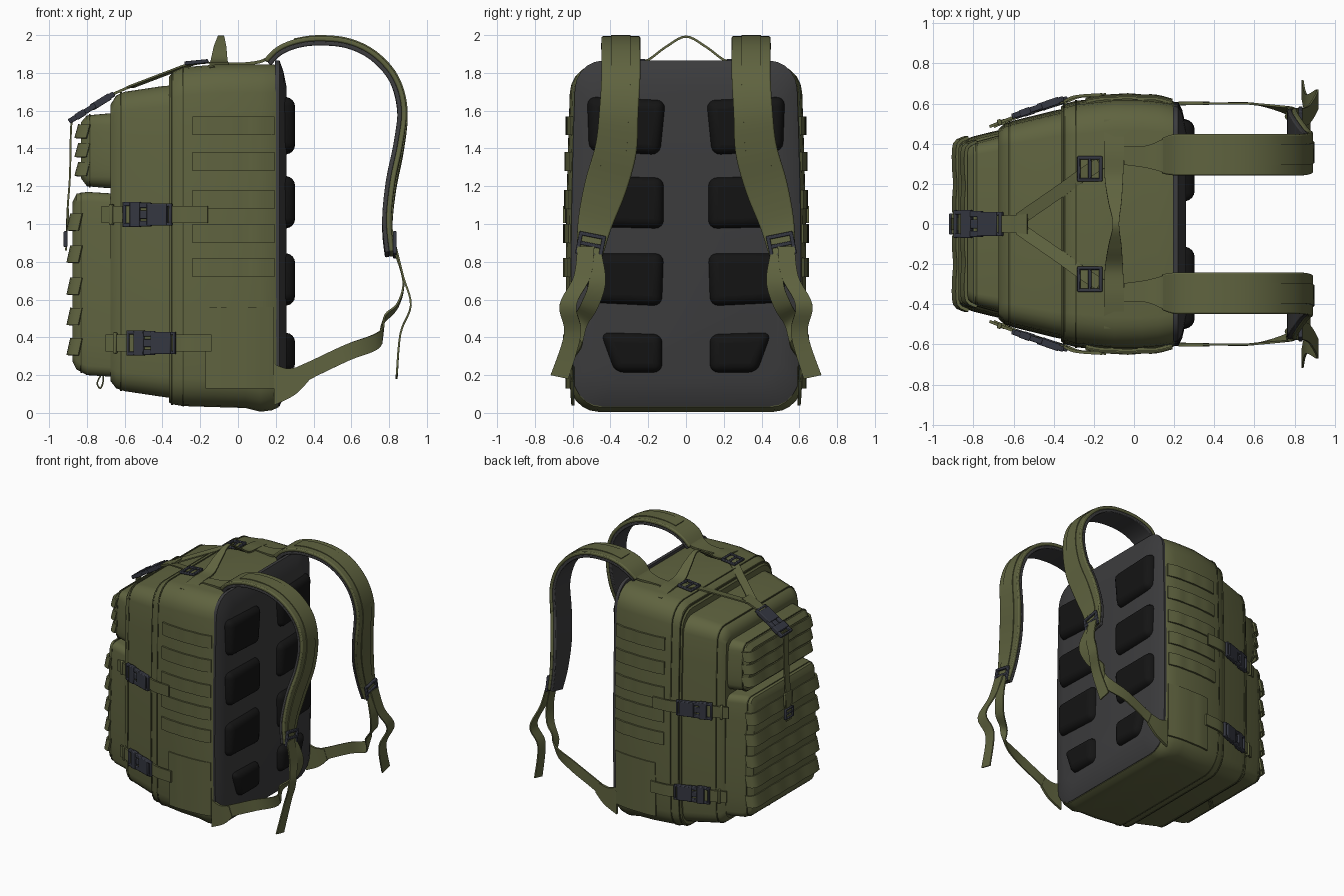
import bpy, bmesh, math
from mathutils import Vector, Matrix

def material(name, c):
    m = bpy.data.materials.new(name)
    m.diffuse_color = (*c, 1)
    return m

OLIVE = material("olive_fabric", (0.115, 0.125, 0.05))
TRIM = material("dark_olive_trim", (0.06, 0.066, 0.026))
GREY = material("grey_mesh", (0.045, 0.045, 0.047))
BLACK = material("black_padding", (0.007, 0.007, 0.007))
PLASTIC = material("dark_plastic", (0.035, 0.038, 0.052))

def build(name, verts, faces, mat, mirror=False, bevel=0, segs=2, angle=35):
    me = bpy.data.meshes.new(name)
    me.from_pydata([tuple(v) for v in verts], [], faces)
    bm = bmesh.new()
    bm.from_mesh(me)
    bmesh.ops.recalc_face_normals(bm, faces=bm.faces)
    bm.to_mesh(me)
    bm.free()
    me.polygons.foreach_set("use_smooth", [True] * len(me.polygons))
    me.set_sharp_from_angle(angle=math.radians(angle))
    me.materials.append(mat)
    ob = bpy.data.objects.new(name, me)
    bpy.context.collection.objects.link(ob)
    if bevel:
        b = ob.modifiers.new("bevel", 'BEVEL')
        b.width, b.segments, b.limit_method = bevel, segs, 'ANGLE'
    if mirror:
        m = ob.modifiers.new("mirror", 'MIRROR')
        m.use_axis = (False, True, False)
        m.use_mirror_merge = False
    return ob

def skin(rings):
    # faces joining equal rings of points, with end caps
    n = len(rings[0])
    faces = [(i*n + j, i*n + (j+1) % n, (i+1)*n + (j+1) % n, (i+1)*n + j)
             for i in range(len(rings) - 1) for j in range(n)]
    faces += [tuple(range(n)), tuple((len(rings)-1)*n + j for j in range(n))]
    return [p for r in rings for p in r], faces

def fullness(t):
    return 1 - 0.06*t*t - 0.02*(1-t)**2 - 0.03*(1-t)**6

def ring(x, hw, z0, z1, r):
    # rounded, slightly bulging cross-section in the yz plane
    pts = []
    for c, (sy, cz, a) in enumerate(((1, z0+r, -90), (1, z1-r, 0), (-1, z1-r, 90), (-1, z0+r, 180))):
        for k in range(6):
            g = math.radians(a + 18*k)
            pts.append((sy*(hw-r) + r*math.cos(g), cz + r*math.sin(g)))
        if c in (0, 2):
            y, end = pts[-1][0], (z1-r if c == 0 else z0+r)
            pts += [(y, cz + (end-cz)*k/7) for k in range(1, 7)]
    return [(x, y*fullness((z-z0)/(z1-z0)), z) for y, z in pts]

def loft(name, secs, mat=OLIVE):
    return build(name, *skin([ring(*s) for s in secs]), mat)

def ribbon(name, pts, th, mat=OLIVE, mirror=False, off=0, sub=5, bevel=0, scale=1):
    # strap through (x,y,z, half-width vector) points, smoothed
    P = [Vector(p[:3]) for p in pts]
    W = [Vector(p[3:])*scale for p in pts]
    def cr(L, i, t):
        a, b, c, d = L[max(i-1, 0)], L[i], L[i+1], L[min(i+2, len(L)-1)]
        return 0.5*(2*b + (c-a)*t + (2*a-5*b+4*c-d)*t*t + (3*b-a-3*c+d)*t**3)
    keys = [(i, k/sub) for i in range(len(P)-1) for k in range(sub)] + [(len(P)-2, 1)]
    C = [cr(P, *k) for k in keys]
    rings = []
    for j, k in enumerate(keys):
        w = cr(W, *k)
        t = C[min(j+1, len(C)-1)] - C[max(j-1, 0)]
        n = t.cross(w).normalized()
        c = C[j] + n*off
        h = n*th/2
        rings.append([c+w+h, c-w+h, c-w-h, c+w-h])
    return build(name, *skin(rings), mat, mirror, bevel)

def boxes(name, items, loc, u, v, mat=PLASTIC, mirror=False, s=1):
    # group of boxes (centre, size) in a frame with axes u, v, u x v
    u, v = Vector(u).normalized(), Vector(v).normalized()
    M = Matrix((u, v, u.cross(v))).transposed()
    verts, faces = [], []
    for cx, cy, cz, sx, sy, sz in items:
        o = len(verts)
        verts += [Vector(loc) + M @ Vector((cx+a*sx/2, cy+b*sy/2, cz+c*sz/2))*s
                  for a in (-1, 1) for b in (-1, 1) for c in (-1, 1)]
        faces += [tuple(o+i for i in f) for f in
                  ((0,1,3,2), (4,6,7,5), (0,4,5,1), (2,3,7,6), (0,2,6,4), (1,5,7,3))]
    return build(name, verts, faces, mat, mirror, bevel=0.005)

CLIP = [(-.06, 0, 0, .1, .105, .032), (-.11, .045, 0, .03, .015, .024), (-.11, -.045, 0, .03, .015, .024),
        (-.125, 0, 0, .014, .105, .024), (0, .043, 0, .06, .026, .024), (0, -.043, 0, .06, .026, .024),
        (0, 0, 0, .06, .04, .016), (.05, 0, 0, .05, .12, .03), (.105, 0, 0, .014, .12, .024),
        (.085, .05, 0, .05, .018, .024), (.085, -.05, 0, .05, .018, .024)]

def frame(a, b, bar=.016):
    return [(-a, 0, 0, bar, 2*b, .02), (a, 0, 0, bar, 2*b, .02), (0, 0, 0, bar, 2*b, .016),
            (0, b, 0, 2*a+bar, bar, .02), (0, -b, 0, 2*a+bar, bar, .02)]

# Main bag, middle compartment and front pockets
BODY = [(-.365, .595, .055, 1.78, .13), (-.345, .61, .045, 1.805, .14), (-.29, .625, .036, 1.83, .15),
        (-.1, .648, .03, 1.845, .15), (.04, .647, .026, 1.845, .15), (.12, .64, .006, 1.845, .15),
        (.18, .63, .014, 1.845, .15), (.215, .612, .03, 1.84, .14)]
loft("main_body", BODY)
loft("middle_compartment", [(-.33, .59, .075, 1.735, .12), (-.4, .575, .085, 1.73, .11), (-.6, .525, .115, 1.70, .1),
                            (-.645, .51, .13, 1.68, .09), (-.676, .48, .17, 1.63, .07)])
loft("lower_front_pocket", [(-.64, .485, .19, 1.16, .05), (-.8, .445, .2, 1.17, .05), (-.855, .425, .23, 1.16, .045),
                            (-.875, .4, .27, 1.12, .04)])
loft("upper_front_pocket", [(-.62, .465, 1.19, 1.59, .06), (-.69, .445, 1.19, 1.585, .06), (-.8, .415, 1.2, 1.575, .05),
                            (-.83, .39, 1.24, 1.54, .045)])
# Piping seams round the compartments
for i, (x, hw, z0, z1, r) in enumerate(((-.29, .629, .033, 1.834, .15), (-.35, .612, .042, 1.805, .14),
                                        (-.62, .522, .115, 1.699, .1), (-.83, .437, .212, 1.168, .05),
                                        (-.785, .422, 1.193, 1.582, .05))):
    loft(f"piping_{i}", [(x-.005, hw, z0, z1, r), (x+.005, hw, z0, z1, r)], TRIM)

# Back panel and its eight pads
loft("back_panel", [(.195, .618, .035, 1.865, .15), (.22, .62, .035, 1.865, .15), (.24, .58, .08, 1.81, .13),
                    (.258, .5, .17, 1.72, .1)], GREY)
PADS = [((.53, 1.68), (.10, 1.66), (.13, 1.36), (.52, 1.38)), ((.53, 1.26), (.11, 1.25), (.11, .97), (.52, .98)),
        ((.53, .85), (.11, .85), (.12, .56), (.53, .58)), ((.46, .43), (.12, .42), (.12, .21), (.38, .21))]
for i, q in enumerate(PADS):
    cy, cz = (sum(p[k] for p in q)/4 for k in (0, 1))
    rings = [[(x, cy+(y-cy)*f, cz+(z-cz)*f) for y, z in q] for x, f in ((.2, 1), (.302, .93))]
    build(f"back_pad_{i}", *skin(rings), BLACK, True, bevel=.045, segs=4, angle=60)

# Webbing rows and patch on the sides
def side_y(x, z):
    for a, b in zip(BODY, BODY[1:]):
        if a[0] <= x <= b[0]:
            f = (x-a[0])/(b[0]-a[0])
            return (a[1]+(b[1]-a[1])*f)*fullness((z-.03)/1.815)
XS = (-.24, -.17, -.1, -.03, .04, .11, .19)
for i, z in enumerate((1.52, 1.33, 1.13, .95, .77)):
    ribbon(f"side_webbing_{i}", [(x, side_y(x, z) + .004 + .005*(k % 2), z, 0, 0, .05) for k, x in enumerate(XS)],
           .014, mirror=True, sub=3)
ribbon("side_patch", [(x, side_y(x, .35)+.001, .345, 0, .003, .215) for x in XS[1:]], .014, mirror=True)

# Webbing rows on the front pockets, each tilted like a shingle
def front_row(name, x, hw, z, h):
    ys = [hw*(1-k/4) for k in range(9)]
    pts = [(x+.05, hw+.03, z, .01, 0, h)] + [(x-.006*(k % 2), y, z, .01, 0, h) for k, y in enumerate(ys)]
    ribbon(name, pts + [(x+.05, -hw-.03, z, .01, 0, h)], .016, sub=3)
for i, z in enumerate((1.01, .84, .67, .51, .35)):
    front_row(f"lower_pocket_webbing_{i}", -.884, .4, z, .045)
for i, z in enumerate((1.49, 1.39, 1.29)):
    front_row(f"upper_pocket_webbing_{i}", -.842, .38, z, .036)

# Side compression straps with clips
for i, (z, dx) in enumerate(((1.05, 0), (.37, .02))):
    ribbon(f"compression_strap_{i}", [(x+dx, y, z, 0, 0, .045) for x, y in
           ((-.16, .645), (-.29, .635), (-.36, .608), (-.49, .568), (-.62, .525), (-.72, .485))], .014, mirror=True)
    boxes(f"compression_clip_{i}", CLIP, (-.49+dx, .577, z), (-.26, -.09, 0), (0, 0, 1), mirror=True, s=1.12)
    boxes(f"strap_keeper_{i}", [(0, 0, 0, .02, .11, .03)], (-.67+dx, .507, z), (-.26, -.1, 0), (0, 0, 1),
          OLIVE, True)

# Top Y strap, clip and the strap running down the front
ribbon("top_strap_arm", [(-.17, .3, 1.855, .018, -.026, 0), (-.25, .25, 1.845, .018, -.026, 0),
       (-.36, .17, 1.805, .018, -.026, 0), (-.57, .025, 1.725, .018, -.026, 0)], .01, mirror=True)
boxes("top_ladder_lock", frame(.055, .055), (-.22, .275, 1.857), (-1, 0, -.1), (0, 1, 0), mirror=True)
ribbon("top_strap_joint", [(-.53, 0, 1.743, 0, .05, 0), (-.6, 0, 1.715, 0, .045, 0), (-.7, 0, 1.67, 0, .04, 0)], .014)
boxes("top_clip", CLIP, (-.785, 0, 1.61), (-.25, 0, -.155), (0, -1, 0), s=1.15)
ribbon("front_strap", [(-.88, 0, 1.55, 0, .03, 0), (-.885, 0, 1.48, 0, .03, 0), (-.89, 0, 1.25, 0, .03, 0),
       (-.902, 0, 1.08, 0, .03, 0), (-.91, 0, .86, 0, .03, 0)], .01)
boxes("front_strap_patch", [(0, 0, 0, .11, .1, .014)], (-.902, 0, 1.03), (0, 0, 1), (0, 1, 0), OLIVE)
boxes("front_strap_ring", frame(.035, .045, .014), (-.913, 0, .92), (0, 0, 1), (0, 1, 0))

# Drain cord loop under the lower pocket
ribbon("cord_loop", [(-.72, 0, .21, 0, .005, 0), (-.745, 0, .16, 0, .005, 0), (-.73, 0, .13, 0, .005, 0),
                     (-.715, 0, .16, 0, .005, 0), (-.715, 0, .21, 0, .005, 0)], .008, TRIM)

# Carry handle
half = [(-.1, .52, 1.825, .05, 0, 0), (-.1, .36, 1.85, .05, 0, 0), (-.1, .22, 1.86, .045, 0, 0),
        (-.095, .11, 1.935, .033, 0, 0)]
ribbon("carry_handle", half + [(-.09, 0, 1.992, .016, 0, 0)] +
       [(p[0], -p[1], *p[2:]) for p in reversed(half)], .012)

# Shoulder straps: outer fabric, dark lining, webbing strip and root
S = [(.15, .34, 1.86, 0, .09, 0), (.21, .345, 1.92, 0, .103, 0), (.3, .345, 1.96, 0, .103, 0),
     (.42, .345, 1.977, 0, .103, 0), (.58, .345, 1.962, 0, .103, 0), (.72, .345, 1.895, 0, .103, 0),
     (.83, .345, 1.77, 0, .103, 0), (.875, .355, 1.6, 0, .103, .01), (.855, .37, 1.4, 0, .108, .025),
     (.815, .425, 1.2, 0, .108, .03), (.795, .483, 1.0, 0, .088, .025), (.81, .51, .84, 0, .068, .015)]
ribbon("shoulder_strap", S, .026, mirror=True, off=.004, bevel=.008)
ribbon("shoulder_strap_lining", S, .024, GREY, True, off=-.02, scale=.96, bevel=.006)
ribbon("shoulder_strap_webbing", S[2:], .008, mirror=True, off=.019, scale=.5)
ribbon("shoulder_strap_root", [(-.05, .34, 1.846, 0, .045, 0), (.06, .335, 1.85, 0, .055, 0),
       (.14, .34, 1.868, 0, .08, 0), (.2, .345, 1.915, 0, .1, 0)], .016, mirror=True)
boxes("shoulder_ladder_lock", frame(.05, .062, .02), (.83, .505, .89), (0, .2, -1), (0, 1, .2), mirror=True)

# Adjusting straps: one to the base of the bag, one hanging tail
ribbon("adjusting_strap", [(.82, .5, .88, 0, .045, 0), (.875, .47, .7, 0, .045, 0), (.845, .51, .57, 0, .045, .01),
       (.77, .555, .49, .01, .03, .03), (.75, .57, .39, 0, .015, .042), (.58, .6, .32, -.01, 0, .042),
       (.4, .6, .235, -.012, 0, .042), (.3, .602, .185, -.018, 0, .045)], .01, mirror=True)
ribbon("strap_anchor", [(.36, .602, .21, -.015, 0, .04), (.28, .602, .165, -.02, 0, .07),
                        (.19, .598, .15, 0, 0, .11)], .018, mirror=True)
ribbon("hanging_tail", [(.835, .53, .88, 0, .045, 0), (.875, .55, .72, 0, .045, 0), (.915, .625, .57, 0, .045, 0),
       (.86, .6, .42, 0, .045, 0), (.84, .67, .19, 0, .047, .01)], .01, mirror=True)
